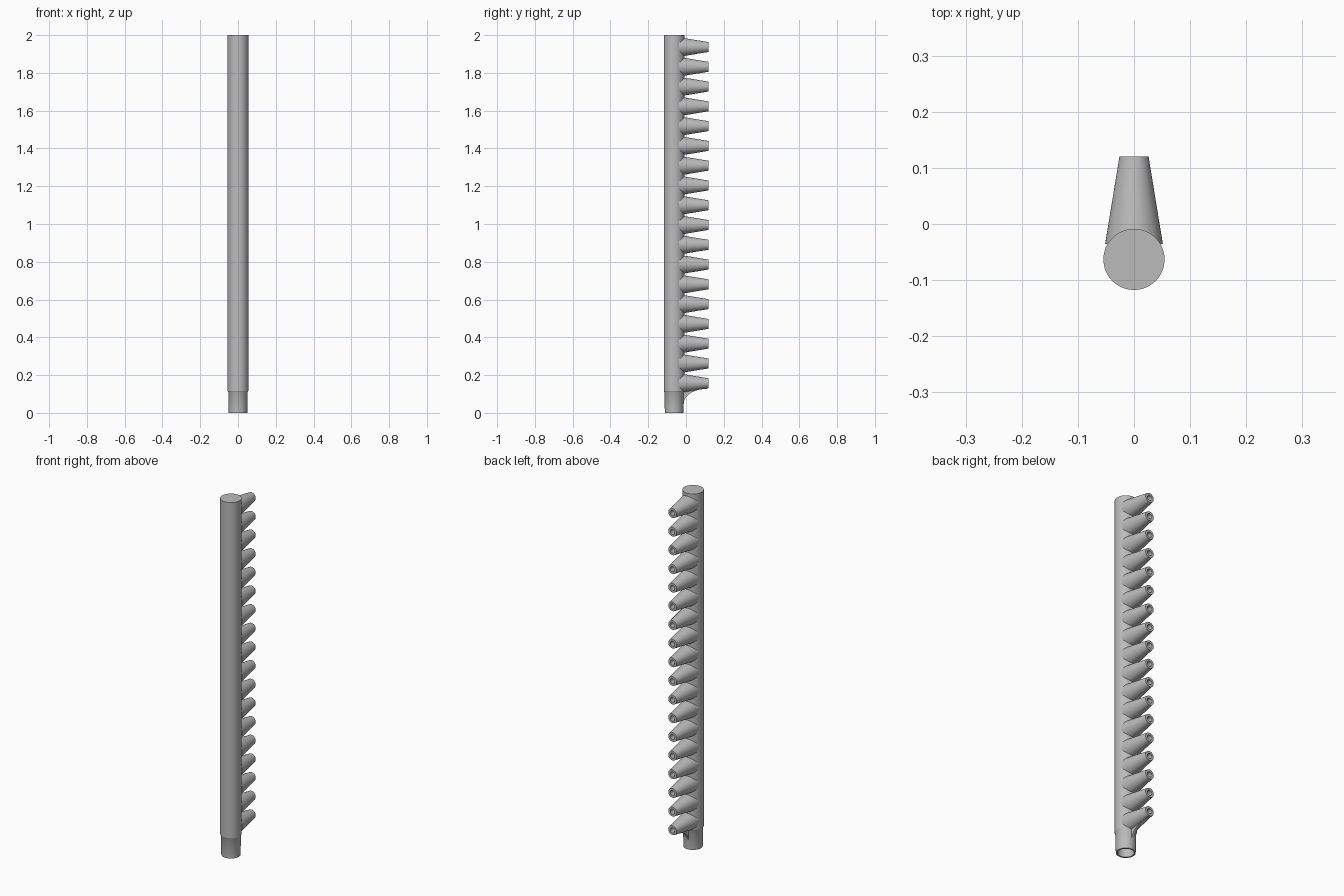
import bpy, bmesh, math
from mathutils import Matrix, Vector

cube = bpy.data.objects.get("Cube")
if cube:
    bpy.data.objects.remove(cube, do_unlink=True)

AXIS_Y = -0.063          # centre line of the main tube
TIP_Y = 0.12             # open end of the nozzles
COUNT, FIRST_Z, PITCH = 18, 0.157, 0.1047

grey = bpy.data.materials.new("plain grey")
grey.use_nodes = True
grey.diffuse_color = (0.5, 0.5, 0.5, 1)
grey.node_tree.nodes["Principled BSDF"].inputs["Base Color"].default_value = (0.5, 0.5, 0.5, 1)

cutters = bpy.data.collections.new("bore cutters")
branches = bpy.data.collections.new("outlet parts")
for col in (cutters, branches):
    bpy.context.scene.collection.children.link(col)


def make(name, bm, col):
    """Turn a bmesh into a grey object in the given collection."""
    bmesh.ops.recalc_face_normals(bm, faces=bm.faces)
    mesh = bpy.data.meshes.new(name)
    bm.to_mesh(mesh)
    bm.free()
    mesh.materials.append(grey)
    obj = bpy.data.objects.new(name, mesh)
    col.objects.link(obj)
    return obj


def rod(name, col, start, end, r1, r2, sides):
    """Solid cone or cylinder between two points."""
    a, b = Vector(start), Vector(end)
    turn = Vector((0, 0, 1)).rotation_difference(b - a).to_matrix().to_4x4()
    bm = bmesh.new()
    bmesh.ops.create_cone(bm, cap_ends=True, segments=sides, radius1=r1, radius2=r2,
                          depth=(b - a).length,
                          matrix=Matrix.Translation((a + b) / 2) @ turn)
    return make(name, bm, col)


def lathe(name, col, profile, sides):
    """Closed solid turned about the tube's centre line."""
    bm = bmesh.new()
    verts = [bm.verts.new((r, AXIS_Y, z)) for r, z in profile]
    edges = [bm.edges.new(pair) for pair in zip(verts, verts[1:])]
    bmesh.ops.spin(bm, geom=verts + edges, cent=(0, AXIS_Y, 0), axis=(0, 0, 1),
                   angle=math.tau, steps=sides)
    bmesh.ops.remove_doubles(bm, verts=bm.verts, dist=0.0001)
    return make(name, bm, col)


# Main tube with a slightly tapered spigot at the foot
tube = lathe("manifold_tube", bpy.context.scene.collection,
             [(0, 0), (0.049, 0), (0.0515, 0.11), (0.0545, 0.115), (0.0545, 2), (0, 2)], 64)
rod("tube_bore", cutters, (0, AXIS_Y, -0.1), (0, AXIS_Y, 1.985), 0.041, 0.041, 48)

# Row of tapered outlet nozzles with their bores
for i in range(COUNT):
    z = FIRST_Z + i * PITCH
    rod("nozzle", branches, (0, -0.036, z), (0, TIP_Y, z), 0.0515, 0.026, 48)
    rod("nozzle_bore", cutters, (0, AXIS_Y, z), (0, TIP_Y + 0.05, z), 0.014, 0.014, 24)

# Thin curved rib under the lowest nozzle
bm = bmesh.new()
outline = [(-0.016, 0.15), (-0.016, 0.05)]
for k in range(13):
    t = k / 12 * math.pi / 2
    outline.append((0.11 - 0.122 * math.cos(t), 0.05 + 0.077 * math.sin(t)))
outline.append((0.11, 0.15))
face = bm.faces.new([bm.verts.new((-0.006, y, z)) for y, z in outline])
side = bmesh.ops.extrude_face_region(bm, geom=[face])
bmesh.ops.translate(bm, vec=(0.012, 0, 0),
                    verts=[v for v in side["geom"] if isinstance(v, bmesh.types.BMVert)])
make("support_rib", bm, branches)

# Fuse the outlets to the tube, then hollow everything
for operation, col in (("UNION", branches), ("DIFFERENCE", cutters)):
    mod = tube.modifiers.new(operation.title(), "BOOLEAN")
    mod.operation = operation
    mod.operand_type = "COLLECTION"
    mod.collection = col
    mod.solver = "EXACT"

bpy.context.view_layer.update()
fused = bpy.data.meshes.new_from_object(tube.evaluated_get(bpy.context.evaluated_depsgraph_get()))
tube.modifiers.clear()
tube.data = fused
for col in (branches, cutters):
    for obj in list(col.objects):
        bpy.data.objects.remove(obj, do_unlink=True)
    bpy.data.collections.remove(col)

fused.materials.clear()
fused.materials.append(grey)
for poly in fused.polygons:
    poly.material_index = 0

# Smooth walls, crisp rims
bpy.ops.object.select_all(action="DESELECT")
tube.select_set(True)
bpy.context.view_layer.objects.active = tube
bpy.ops.object.shade_smooth_by_angle(angle=math.radians(30))
